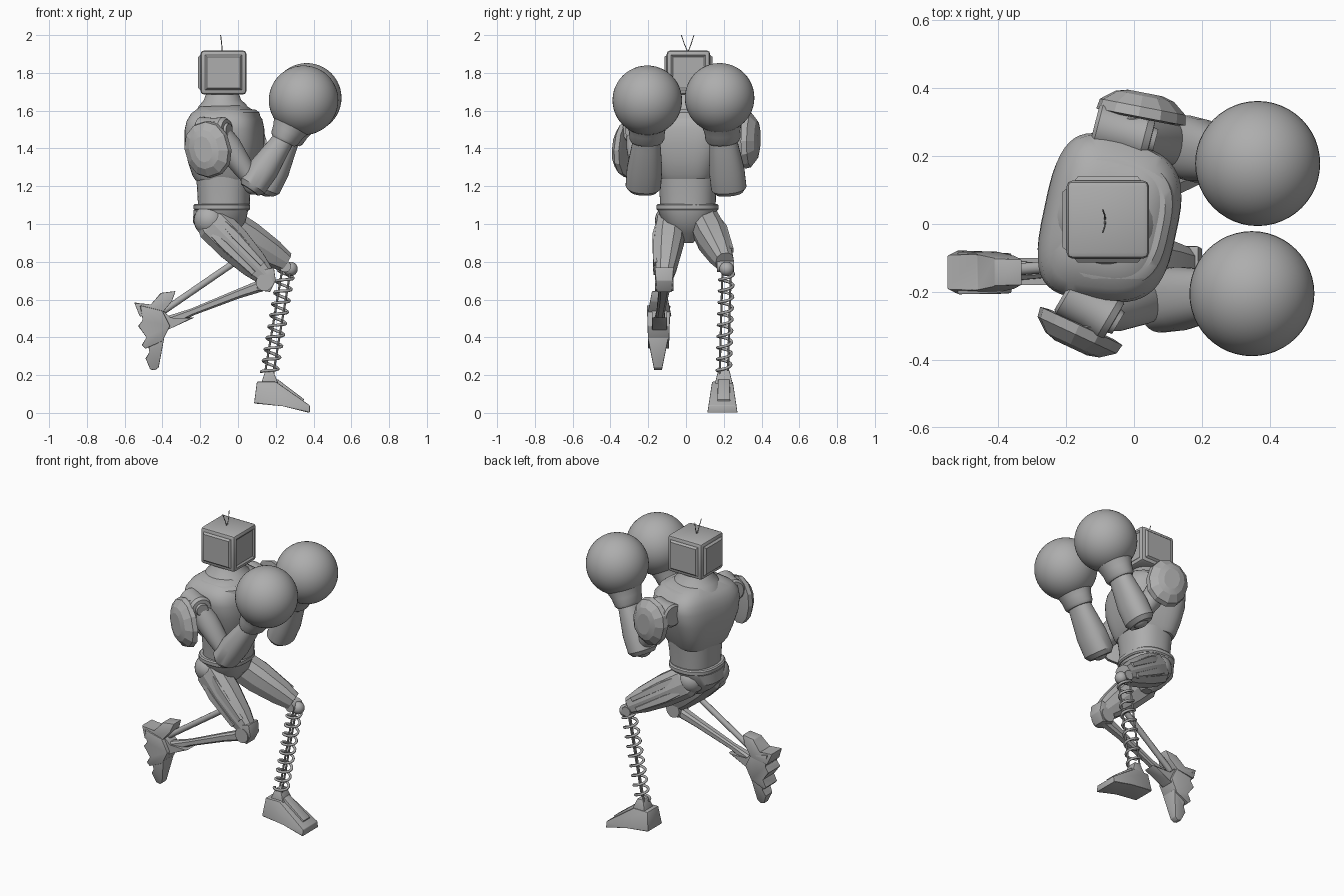
import bpy, bmesh, math
from mathutils import Vector

cube = bpy.data.objects.get("Cube")
if cube:
    bpy.data.objects.remove(cube, do_unlink=True)

grey = bpy.data.materials.new("plain grey")
grey.use_nodes = True
grey.diffuse_color = (0.42, 0.42, 0.42, 1)
grey.node_tree.nodes["Principled BSDF"].inputs["Base Color"].default_value = grey.diffuse_color


def finish(name, bm, angle=35, bevel=0):
    if bevel:
        bmesh.ops.bevel(bm, geom=bm.edges[:], offset=bevel, segments=2, affect='EDGES', profile=0.5)
    bmesh.ops.recalc_face_normals(bm, faces=bm.faces[:])
    me = bpy.data.meshes.new(name)
    bm.to_mesh(me)
    bm.free()
    ob = bpy.data.objects.new(name, me)
    bpy.context.collection.objects.link(ob)
    me.materials.append(grey)
    bpy.ops.object.select_all(action='DESELECT')
    ob.select_set(True)
    bpy.context.view_layer.objects.active = ob
    bpy.ops.object.shade_smooth_by_angle(angle=math.radians(angle))


def loft(name, secs, n=32, p=2, ref=(0, 1, 0), spin=0, angle=35, taper=0):
    """Join superellipse sections (x, y, z, half_u, half_v) into a solid."""
    axis = (Vector(secs[-1][:3]) - Vector(secs[0][:3])).normalized()
    u = axis.cross(Vector(ref)).normalized()
    v = u.cross(axis)
    cs, sn = math.cos(spin), math.sin(spin)
    u, v = u * cs + v * sn, v * cs - u * sn
    bm = bmesh.new()
    rings = []
    for x, y, z, a, b in secs:
        ring = []
        for i in range(n):
            t = math.tau * (i + 0.5) / n
            c, s = math.cos(t), math.sin(t)
            cu = math.copysign(abs(c) ** (2 / p), c)
            sv = math.copysign(abs(s) ** (2 / p), s) * (1 + taper * cu)
            ring.append(bm.verts.new(Vector((x, y, z)) + u * cu * a + v * sv * b))
        rings.append(ring)
    for r, q in zip(rings, rings[1:]):
        for i in range(n):
            j = (i + 1) % n
            bm.faces.new((r[i], r[j], q[j], q[i]))
    bm.faces.new(rings[0])
    bm.faces.new(rings[-1])
    finish(name, bm, angle)


def rod(name, a, b, r, r2=None, n=16):
    r2 = r2 or r
    ref = (0, 0, 1) if abs(b[1] - a[1]) > abs(b[0] - a[0]) + abs(b[2] - a[2]) else (0, 1, 0)
    loft(name, [(*a, r, r), (*b, r2, r2)], n, ref=ref)


def ball(name, c, r, n=32):
    bm = bmesh.new()
    bmesh.ops.create_uvsphere(bm, u_segments=n, v_segments=n // 2, radius=r)
    bmesh.ops.translate(bm, vec=c, verts=bm.verts)
    finish(name, bm)


def prism(name, pts, y, half, half_top=None, bevel=0.004):
    """Extrude an x-z profile across y; half_top is the half width at its highest point."""
    top = max(p[1] for p in pts)
    low = min(p[1] for p in pts)
    half_top = half_top or half
    bm = bmesh.new()
    a, b = [[bm.verts.new((x, y + sign * (half + (half_top - half) * (z - low) / (top - low)), z))
             for x, z in pts] for sign in (-1, 1)]
    bm.faces.new(a)
    bm.faces.new(b)
    for i in range(len(pts)):
        j = (i + 1) % len(pts)
        bm.faces.new((a[i], a[j], b[j], b[i]))
    finish(name, bm, 25, bevel)


def tube(name, pts, r):
    cu = bpy.data.curves.new(name, 'CURVE')
    cu.dimensions = '3D'
    cu.bevel_depth = r
    cu.bevel_resolution = 1
    cu.use_fill_caps = True
    sp = cu.splines.new('POLY')
    sp.points.add(len(pts) - 1)
    for p, co in zip(sp.points, pts):
        p.co = (*co, 1)
    ob = bpy.data.objects.new(name, cu)
    bpy.context.collection.objects.link(ob)
    cu.materials.append(grey)
    bpy.ops.object.select_all(action='DESELECT')
    ob.select_set(True)
    bpy.context.view_layer.objects.active = ob
    bpy.ops.object.convert(target='MESH')


# Head: bevelled box, recessed screen, raised side and back panels
bm = bmesh.new()
bmesh.ops.create_cube(bm, size=1)
bmesh.ops.scale(bm, vec=(0.243, 0.23, 0.233), verts=bm.verts)
bmesh.ops.translate(bm, vec=(-0.077, 0.013, 1.802), verts=bm.verts)
bmesh.ops.bevel(bm, geom=bm.edges[:], offset=0.018, segments=2, affect='EDGES', profile=0.5)
bm.normal_update()
panels = [f for f in bm.faces if f.calc_area() > 0.02 and abs(f.normal.z) < 0.5]
for f in panels:
    depth = -0.008 if f.normal.x > 0.5 else 0.012
    bmesh.ops.inset_individual(bm, faces=[f], thickness=0.008, depth=0)
    bmesh.ops.inset_individual(bm, faces=[f], thickness=0.014, depth=depth)
finish("head", bm)
for side, tip in (("right", -0.025), ("left", 0.042)):
    tube(side + "_antenna", [(-0.085, 0.01, 1.91), (-0.086, (tip + 0.01) / 2, 1.95), (-0.092, tip, 2.0)], 0.0025)

# Trunk
TWIST = 0.21
loft("neck", [(-0.08, 0.01, 1.59, 0.15, 0.15), (-0.082, 0.01, 1.63, 0.125, 0.125),
              (-0.083, 0.01, 1.655, 0.1, 0.1), (-0.083, 0.01, 1.70, 0.083, 0.083)])
loft("chest", [(-0.07, 0.01, 1.235, 0.145, 0.15), (-0.07, 0.01, 1.26, 0.16, 0.165),
               (-0.07, 0.01, 1.33, 0.182, 0.19), (-0.07, 0.01, 1.42, 0.198, 0.225),
               (-0.07, 0.01, 1.5, 0.196, 0.24), (-0.07, 0.01, 1.55, 0.185, 0.235),
               (-0.073, 0.01, 1.59, 0.16, 0.2), (-0.08, 0.01, 1.625, 0.11, 0.13)], 48, 3.4, spin=TWIST, taper=0.08)
loft("collar_ridge", [(-0.06, 0.01, 1.55, 0.175, 0.21), (-0.06, 0.01, 1.59, 0.165, 0.195),
                      (-0.06, 0.01, 1.606, 0.145, 0.17)], 48, 3, spin=TWIST, taper=0.08)
loft("waist", [(-0.075, 0.01, 1.08, 0.135, 0.145), (-0.075, 0.01, 1.17, 0.14, 0.15),
               (-0.072, 0.01, 1.27, 0.15, 0.16)], 40, 2.4, spin=0.1)
loft("belt", [(-0.085, 0.008, 1.072, 0.143, 0.158), (-0.085, 0.008, 1.08, 0.15, 0.165),
              (-0.085, 0.008, 1.10, 0.15, 0.165), (-0.085, 0.008, 1.107, 0.143, 0.158)], 40, 2.4)
loft("pelvis", [(-0.09, 0.008, 0.90, 0.03, 0.03), (-0.1, 0.008, 0.95, 0.09, 0.075),
                (-0.1, 0.008, 1.01, 0.14, 0.135), (-0.09, 0.008, 1.075, 0.145, 0.158)], 32, 2.4)

# Arms: shoulder drum, pad, upper arm, forearm and round glove
arms = (("right", -1, (-0.11, -0.255, 1.495), (0.085, -0.225, 1.215), (0.25, -0.207, 1.46), (0.347, -0.205, 1.655),
         (-0.155, -0.30, 1.395), (-0.42, -0.9, 0), (0.85, -0.5, 0)),
        ("left", 1, (-0.01, 0.262, 1.5), (0.155, 0.225, 1.205), (0.275, 0.195, 1.46), (0.364, 0.178, 1.668),
         (0.02, 0.315, 1.445), (0.19, 0.98, 0), (0.97, -0.25, 0)))
for side, s, sh, el, wr, gl, pad, facing, drum in arms:
    S, E, W, G, P = (Vector(q) for q in (sh, el, wr, gl, pad))
    D = Vector(drum)
    drum_rings = ((-0.11, 0.06), (-0.1, 0.072), (-0.02, 0.066), (0.04, 0.072), (0.06, 0.06), (0.061, 0.04), (0.075, 0.036))
    loft(side + "_shoulder_drum", [(*(S + D * t), r, r) for t, r in drum_rings], 28, ref=(0, 0, 1))
    rod(side + "_shoulder_axle", S - Vector((0, 0.1 * s, 0)), S + Vector((0, 0.05 * s, 0)), 0.05, n=24)
    loft(side + "_upper_arm", [(*S, 0.06, 0.06), (*S.lerp(E, 0.3), 0.07, 0.07),
                               (*S.lerp(E, 0.7), 0.056, 0.062), (*E, 0.04, 0.05)], 24)
    ball(side + "_elbow", el, 0.06, 24)
    F = E - (W - E) * 0.14
    loft(side + "_forearm", [(*F, 0.055, 0.075), (*F.lerp(W, 0.08), 0.077, 0.094), (*F.lerp(W, 0.4), 0.08, 0.094),
                             (*F.lerp(W, 0.8), 0.063, 0.078), (*W, 0.055, 0.07)], 28, 2.3)
    C = W + (G - W).normalized() * 0.08
    loft(side + "_glove_cuff", [(*W.lerp(C, -0.3), 0.066, 0.085), (*W.lerp(C, -0.1), 0.078, 0.093),
                                (*W.lerp(C, 0.4), 0.086, 0.095), (*C, 0.105, 0.107)], 32)
    ball(side + "_glove", gl, 0.184, 48)
    rings = ((-0.005, 0.10, 0.12), (0.0, 0.13, 0.152), (0.03, 0.125, 0.145), (0.062, 0.085, 0.105), (0.072, 0.05, 0.07))
    loft(side + "_shoulder_pad", [(*(P + Vector(facing) * t), a, b) for t, a, b in rings], 12, 2.2, (0, 0, 1), s * 0.3, 15)

# Thighs: faceted shells with raised panels
legs = (("right", (-0.165, -0.078, 1.035), (0.145, -0.115, 0.725), -0.03),
        ("left", (-0.12, 0.085, 1.03), (0.25, 0.205, 0.80), 0.03))
for side, hip, knee, out in legs:
    H, K = Vector(hip), Vector(knee)
    ball(side + "_hip", H.lerp(K, 0.05), 0.085, 24)
    shape = ((0, 0.075, 0.06), (0.12, 0.1, 0.08), (0.45, 0.098, 0.084), (0.8, 0.078, 0.066), (1, 0.055, 0.05))
    loft(side + "_thigh", [(*H.lerp(K, t), a, b) for t, a, b in shape], 10, 2.5, angle=15)
    across = (K - H).normalized().cross(Vector((0, 1, 0)))
    for k in (-1, 1):
        shift = across * k * 0.042 + Vector((0, out, 0))
        A, B = H.lerp(K, 0.2) + shift, H.lerp(K, 0.88) + shift * 0.8
        loft(side + "_thigh_panel", [(*A, 0.02, 0.045), (*A.lerp(B, 0.3), 0.03, 0.058), (*B, 0.018, 0.04)], 8, 4, angle=15)

# Right lower leg: two struts behind a bent knee
rod("right_knee", (0.14, -0.165, 0.69), (0.14, -0.065, 0.69), 0.045, n=20)
prism("right_knee_cap", [(0.10, 0.65), (0.17, 0.64), (0.20, 0.70), (0.19, 0.77), (0.11, 0.75)], -0.115, 0.04, 0.05)
loft("right_shin", [(0.14, -0.115, 0.68, 0.034, 0.035), (0.0, -0.12, 0.63, 0.026, 0.028),
                    (-0.24, -0.135, 0.535, 0.02, 0.022), (-0.42, -0.14, 0.46, 0.038, 0.035)], 8, 3, angle=15)
rod("right_piston", (0.03, -0.105, 0.83), (-0.4, -0.138, 0.535), 0.018, 0.018, 12)
prism("right_heel_fin", [(-0.55, 0.585), (-0.46, 0.57), (-0.41, 0.635), (-0.33, 0.645), (-0.35, 0.59),
                         (-0.40, 0.53), (-0.52, 0.51)], -0.142, 0.065, 0.038)
prism("right_ankle", [(-0.40, 0.55), (-0.36, 0.50), (-0.23, 0.505), (-0.35, 0.45), (-0.41, 0.42), (-0.47, 0.48)], -0.14, 0.04)
prism("right_foot", [(-0.52, 0.57), (-0.40, 0.54), (-0.36, 0.46), (-0.40, 0.38), (-0.49, 0.34),
                     (-0.51, 0.36), (-0.48, 0.40), (-0.53, 0.46), (-0.50, 0.49)], -0.145, 0.055, 0.062)
prism("right_toe", [(-0.48, 0.38), (-0.39, 0.40), (-0.42, 0.24), (-0.44, 0.225), (-0.465, 0.23), (-0.49, 0.29), (-0.465, 0.32)], -0.148, 0.02, 0.055)

# Left lower leg: coil spring around twin rods
ball("left_knee_ball", (0.278, 0.215, 0.762), 0.038, 24)
rod("left_knee_axle", (0.25, 0.165, 0.775), (0.25, 0.255, 0.775), 0.03, n=16)
top, foot = Vector((0.255, 0.215, 0.75)), Vector((0.165, 0.2, 0.21))
coils, steps = 9, 20
u = (top - foot).cross(Vector((0, 1, 0))).normalized()
coil = []
for i in range(coils * steps + 1):
    t = math.tau * i / steps
    coil.append(top.lerp(foot, i / (coils * steps)) + u * 0.043 * math.cos(t) + Vector((0, 0.037 * math.sin(t), 0)))
tube("left_spring", coil, 0.008)
for k in (-0.022, 0.022):
    rod("left_spring_rod", top + Vector((0, k, 0)) + u * k, foot + Vector((0, k, 0)) + u * k, 0.006, n=8)

# Left foot: wedge with ankle block and raised instep
prism("left_foot", [(0.085, 0.05), (0.24, 0.035), (0.38, 0.0), (0.38, 0.04), (0.2, 0.165), (0.1, 0.165)], 0.193, 0.08, 0.055)
prism("left_instep", [(0.15, 0.14), (0.34, 0.05), (0.35, 0.072), (0.21, 0.178), (0.15, 0.178)], 0.2, 0.035, 0.03)
prism("left_ankle", [(0.12, 0.15), (0.215, 0.15), (0.185, 0.225), (0.145, 0.225)], 0.2, 0.048, 0.03)
